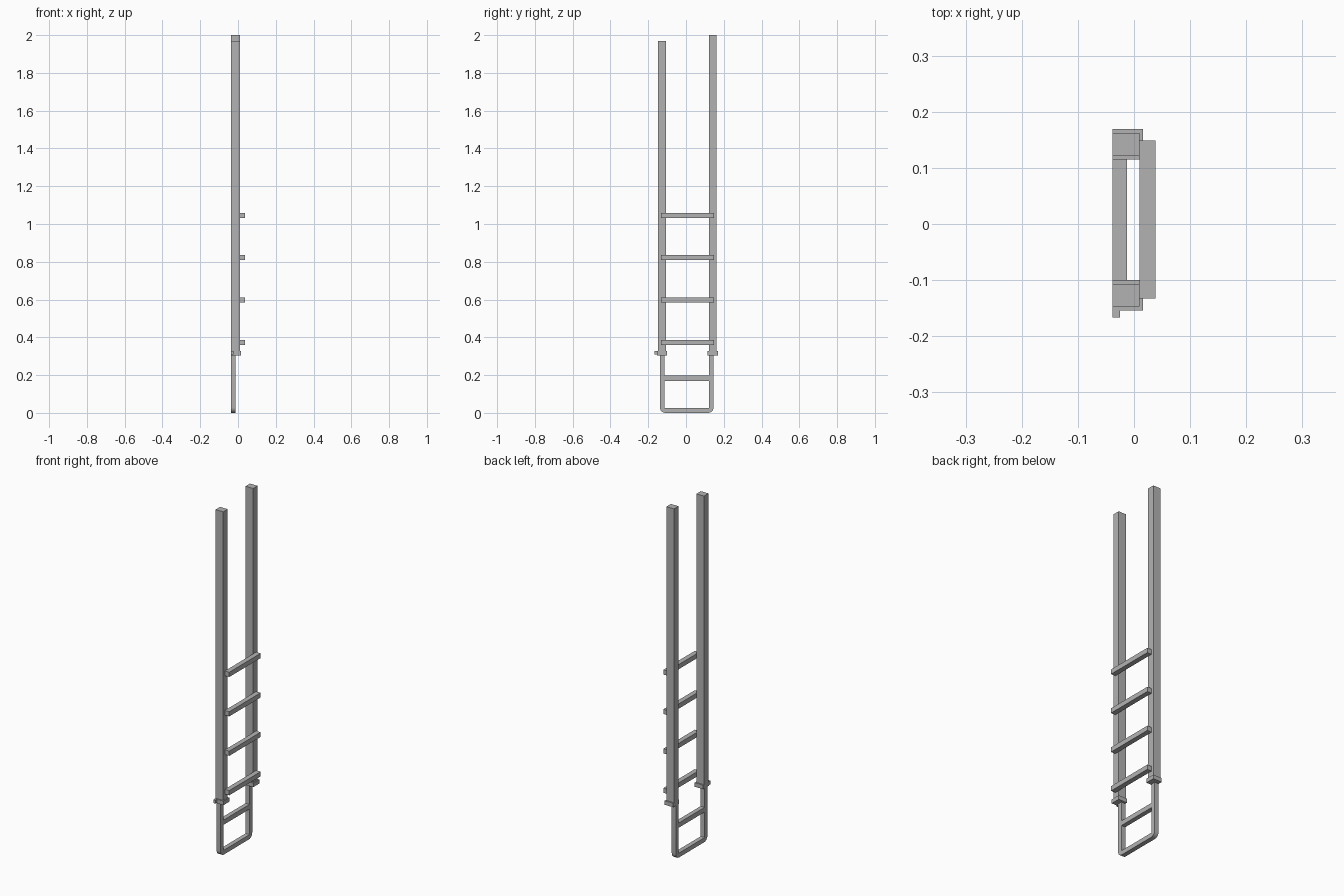
import bpy, bmesh, math

cube = bpy.data.objects.get("Cube")
if cube:
    bpy.data.objects.remove(cube, do_unlink=True)

grey = bpy.data.materials.new("grey metal")
grey.use_nodes = True
colour = (0.45, 0.45, 0.45, 1)
grey.diffuse_color = colour
grey.node_tree.nodes["Principled BSDF"].inputs["Base Color"].default_value = colour


def add_object(name, bm):
    bmesh.ops.recalc_face_normals(bm, faces=bm.faces)
    mesh = bpy.data.meshes.new(name)
    bm.to_mesh(mesh)
    bm.free()
    mesh.materials.append(grey)
    obj = bpy.data.objects.new(name, mesh)
    bpy.context.collection.objects.link(obj)
    return obj


def box(name, xs, ys, zs):
    """Box given by its lower and upper limit on each axis."""
    bm = bmesh.new()
    bmesh.ops.create_cube(bm, size=1)
    for v in bm.verts:
        v.co = [lo + (c + 0.5) * (hi - lo) for c, (lo, hi) in zip(v.co, (xs, ys, zs))]
    return add_object(name, bm)


BACK = -0.038      # shared flush plane of rails, collars and lower frame
RAIL_X = 0.01
COLLAR_Z = (0.305, 0.328)

# Side rails, each with a collar at the foot
for side, inner, outer, top in (("front", -0.107, -0.147, 1.97), ("rear", 0.122, 0.162, 2.0)):
    box(side + "_rail", (BACK, RAIL_X), sorted((inner, outer)), (0.318, top))
    sign = -1 if outer < 0 else 1
    box(side + "_collar", (BACK, 0.016),
        sorted((inner - sign * 0.007, outer + sign * 0.007)), COLLAR_Z)

# Small locking lug on the front collar
box("locking_lug", (BACK, -0.025), (-0.167, -0.15), (0.308, 0.328))

# Rungs fixed to the face of the rails
for i in range(4):
    z = 0.373 + i * 0.2243
    box(f"rung_{i + 1}", (RAIL_X, 0.038), (-0.133, 0.149), (z - 0.0135, z + 0.0135))

# Sliding lower frame: square bar bent into a U
HALF, BEND = 0.0125, 0.016
FRAME_X = (BACK, -0.0125)
Y0, Y1 = -0.138 + HALF, 0.146 - HALF
stations = [(Y0, 0.32, 180)]
for cy, start in ((Y0 + BEND, 180), (Y1 - BEND, 270)):
    for k in range(7):
        a = math.radians(start + k * 15)
        stations.append((cy + BEND * math.cos(a),
                         HALF + BEND + BEND * math.sin(a), start + k * 15))
stations.append((Y1, 0.32, 360))

bm = bmesh.new()
rings = []
for y, z, angle in stations:
    dy, dz = math.cos(math.radians(angle)), math.sin(math.radians(angle))
    rings.append([bm.verts.new((x, y + r * dy, z + r * dz))
                  for x, r in ((FRAME_X[0], -HALF), (FRAME_X[1], -HALF),
                               (FRAME_X[1], HALF), (FRAME_X[0], HALF))])
for a, b in zip(rings, rings[1:]):
    for i in range(4):
        j = (i + 1) % 4
        bm.faces.new((a[i], a[j], b[j], b[i]))
bm.faces.new(rings[0])
bm.faces.new(rings[-1])
frame = add_object("lower_frame", bm)
bpy.context.view_layer.objects.active = frame
frame.select_set(True)
bpy.ops.object.shade_smooth_by_angle(angle=math.radians(30))

# Cross bar of the lower frame
box("lower_cross_bar", FRAME_X, (Y0, Y1), (0.17, 0.197))
